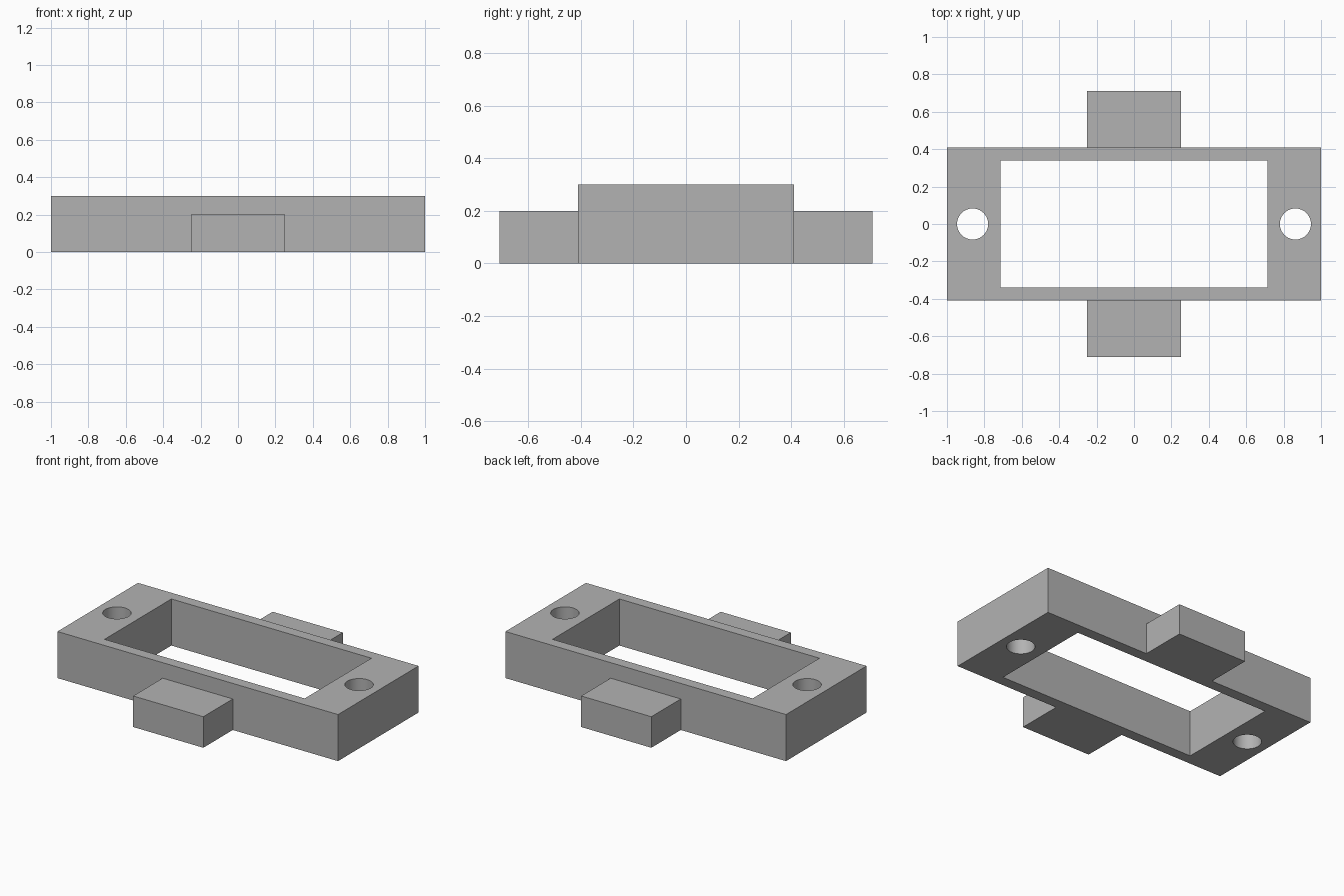
import bpy
import math

cube = bpy.data.objects.get("Cube")
if cube:
    bpy.data.objects.remove(cube, do_unlink=True)

# Overall sizes
HEIGHT, TAB_HEIGHT = 0.30, 0.20
BODY_Y, TAB_Y = 0.41, 0.71
HOLE_X, HOLE_R = 0.863, 0.083

grey = bpy.data.materials.new("plain grey")
grey.use_nodes = True
colour = (0.45, 0.45, 0.45, 1)
grey.diffuse_color = colour
grey.node_tree.nodes["Principled BSDF"].inputs["Base Color"].default_value = colour


def finish(name):
    obj = bpy.context.object
    obj.name = name
    bpy.ops.object.transform_apply(location=True, rotation=True, scale=True)
    obj.data.materials.append(grey)
    return obj


def box(name, x, y, z):
    """Box spanning the given (low, high) ranges."""
    spans = (x, y, z)
    bpy.ops.mesh.primitive_cube_add(size=1, location=[(a + b) / 2 for a, b in spans])
    bpy.context.object.scale = [b - a for a, b in spans]
    return finish(name)


def combine(target, tool, operation):
    """Apply a boolean and discard the tool."""
    bpy.context.view_layer.objects.active = target
    mod = target.modifiers.new(tool.name, "BOOLEAN")
    mod.object, mod.operation, mod.solver = tool, operation, "EXACT"
    bpy.ops.object.modifier_apply(modifier=mod.name)
    bpy.data.objects.remove(tool, do_unlink=True)


# Rectangular frame with its large window
frame = box("mounting_frame", (-1, 1), (-BODY_Y, BODY_Y), (0, HEIGHT))

# Front and back tabs, rooted inside the frame walls
for name, side in (("front_tab", -1), ("back_tab", 1)):
    y = sorted((side * (BODY_Y - 0.03), side * TAB_Y))
    combine(frame, box(name, (-0.25, 0.25), y, (0, TAB_HEIGHT)), "UNION")

combine(frame, box("window_cutter", (-0.713, 0.713), (-0.34, 0.34), (-0.1, 0.5)), "DIFFERENCE")

# Round screw holes through both ends
for side in (-1, 1):
    bpy.ops.mesh.primitive_cylinder_add(
        vertices=64, radius=HOLE_R, depth=1, location=(side * HOLE_X, 0, HEIGHT / 2))
    combine(frame, finish("hole_cutter"), "DIFFERENCE")

# Smooth hole walls, crisp edges
bpy.ops.object.select_all(action="DESELECT")
frame.select_set(True)
bpy.context.view_layer.objects.active = frame
bpy.ops.object.shade_smooth_by_angle(angle=math.radians(30))
